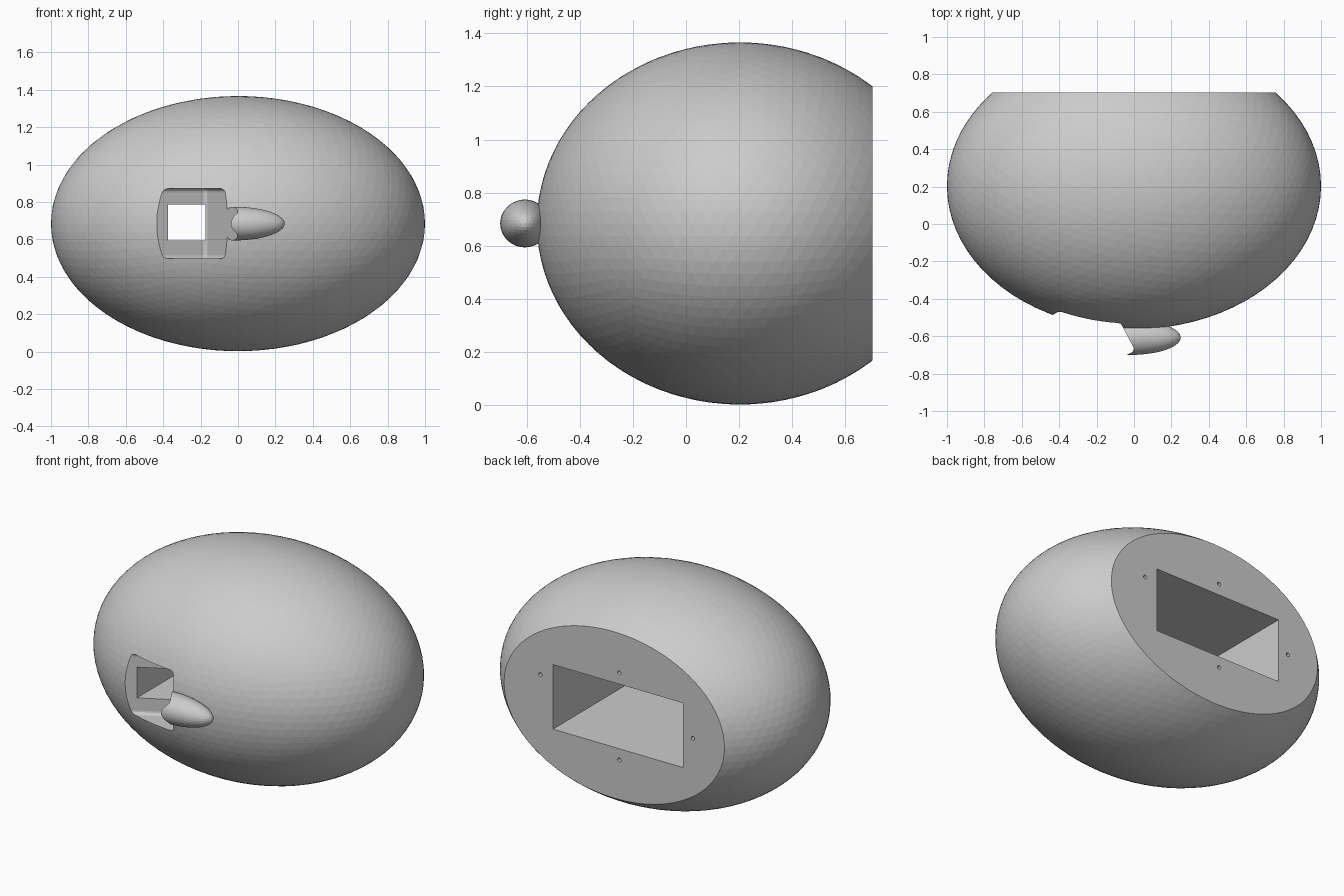
import bpy
from math import radians
from mathutils import Matrix, Vector

cube = bpy.data.objects.get("Cube")
if cube:
    bpy.data.objects.remove(cube, do_unlink=True)

# One plain grey for the whole shell
grey = bpy.data.materials.new("plain_grey")
grey.use_nodes = True
grey.diffuse_color = (0.6, 0.6, 0.6, 1)
grey.node_tree.nodes["Principled BSDF"].inputs["Base Color"].default_value = (0.6, 0.6, 0.6, 1)


def finish(name, scale=(1, 1, 1)):
    ob = bpy.context.object
    ob.name = name
    ob.scale = scale
    ob.data.materials.append(grey)
    bpy.ops.object.transform_apply(location=False, rotation=False, scale=True)
    return ob


def ellipsoid(name, center, radii, level):
    bpy.ops.mesh.primitive_ico_sphere_add(subdivisions=level, radius=1, location=center)
    return finish(name, radii)


def box(name, low, high):
    low, high = Vector(low), Vector(high)
    bpy.ops.mesh.primitive_cube_add(size=1, location=(low + high) / 2)
    return finish(name, high - low)


def apply(ob, modifier):
    bpy.context.view_layer.objects.active = ob
    bpy.ops.object.modifier_apply(modifier=modifier.name)


def combine(target, tool, operation="DIFFERENCE"):
    mod = target.modifiers.new("combine", "BOOLEAN")
    mod.operation, mod.solver, mod.object = operation, "EXACT", tool
    apply(target, mod)
    bpy.data.objects.remove(tool, do_unlink=True)


MID = 0.684

# Rounded head shell with the small pointed nose
head = ellipsoid("head_shell", (0, 0.203, MID), (1, 0.765, 0.682), 5)
nose = ellipsoid("nose", (-0.02, -0.607, MID), (0.27, 0.093, 0.09), 4)
combine(head, nose, "UNION")

# Flat back
combine(head, box("back_trim", (-2, 0.703, -1), (2, 2, 3)))

# Eye pocket: a turned cube with softened edges, placed by its inner corner
side = 0.375
turn = Matrix.Rotation(radians(28), 3, "Z")
corner = Vector((-0.17, -0.345, MID))
pocket = box("eye_pocket_cutter", (-side / 2,) * 3, (side / 2,) * 3)
pocket.location = corner + turn @ Vector((-side / 2, -side / 2, 0))
pocket.rotation_euler.z = radians(28)
bevel = pocket.modifiers.new("soft_edges", "BEVEL")
bevel.width, bevel.segments = 0.02, 4
apply(pocket, bevel)
combine(head, pocket)

# Deep rectangular bay in the back, and the square passage to the eye
combine(head, box("back_bay", (-0.47, -0.08, MID - 0.2), (0.42, 0.9, MID + 0.2)))
combine(head, box("eye_passage", (-0.375, -0.6, 0.595), (-0.175, 0.1, 0.785)))

# Four screw holes around the bay
for x, z in ((-0.035, 0.27), (-0.035, -0.27), (0.507, 0.115), (-0.54, 0)):
    bpy.ops.mesh.primitive_cylinder_add(vertices=16, radius=0.012, depth=0.12,
                                        location=(x, 0.703, MID + z),
                                        rotation=(radians(90), 0, 0))
    combine(head, finish("screw_hole"))

for face in head.data.polygons:
    face.use_smooth = False
    face.material_index = 0
